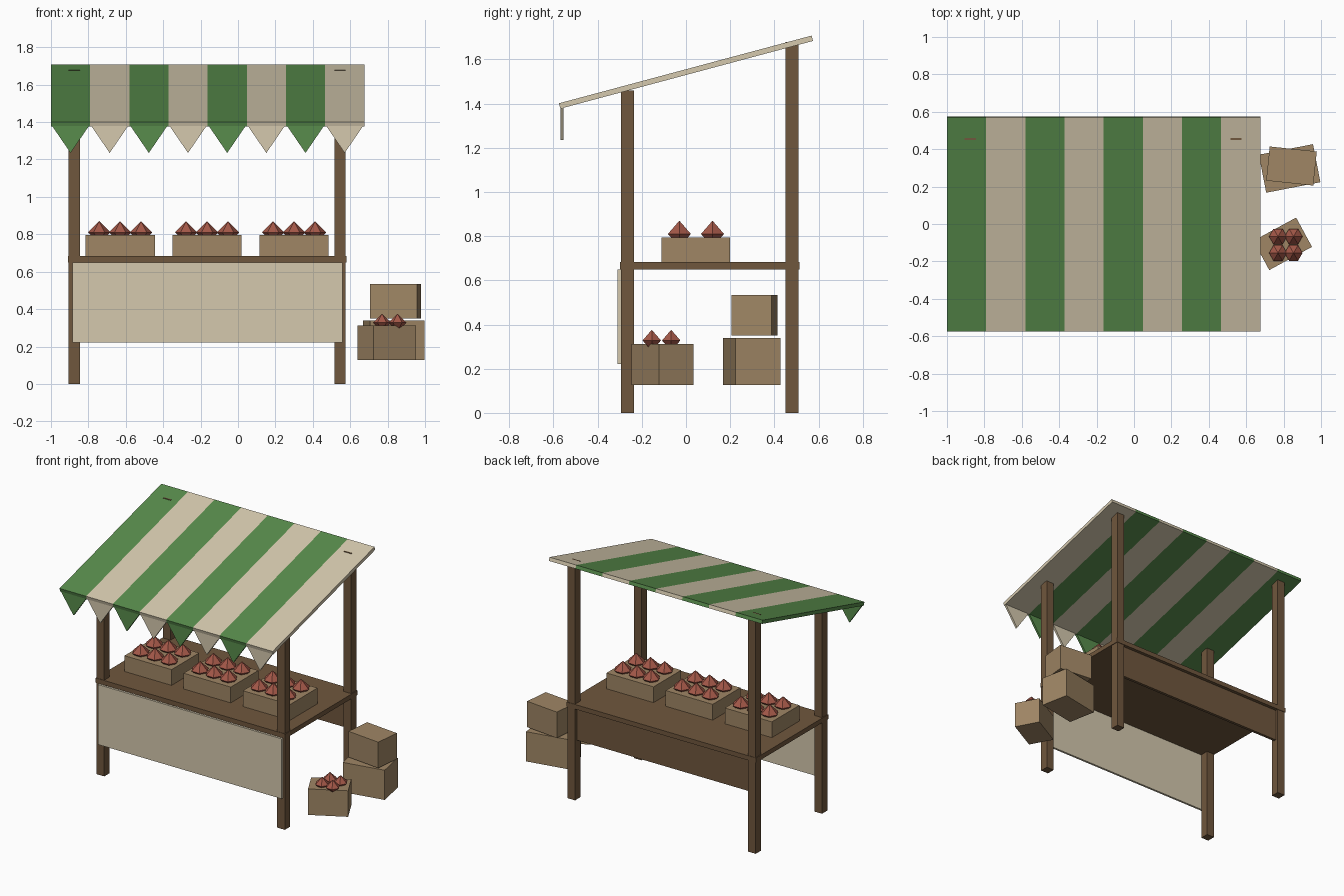
import bpy
import bmesh
import math
from mathutils import Matrix, Vector

if "Cube" in bpy.data.objects:
    bpy.data.objects.remove(bpy.data.objects["Cube"], do_unlink=True)


def material(name, rgb):
    mat = bpy.data.materials.new(name)
    mat.use_nodes = True
    color = (*rgb, 1)
    mat.diffuse_color = color
    mat.node_tree.nodes["Principled BSDF"].inputs["Base Color"].default_value = color
    return mat


green = material("awning_green", (0.098, 0.262, 0.072))
cream = material("canvas_cream", (0.66, 0.58, 0.42))
wood = material("dark_wood", (0.162, 0.095, 0.047))
crate_wood = material("crate_wood", (0.35, 0.24, 0.13))
fruit_red = material("fruit_red", (0.37, 0.097, 0.065))


def finish(name, bm, *mats):
    bmesh.ops.recalc_face_normals(bm, faces=bm.faces[:])
    mesh = bpy.data.meshes.new(name)
    bm.to_mesh(mesh)
    bm.free()
    for mat in mats:
        mesh.materials.append(mat)
    obj = bpy.data.objects.new(name, mesh)
    bpy.context.scene.collection.objects.link(obj)
    return obj


def box(name, x, y, z, mat, turn=0):
    """Box from (low, high) ranges, turned about its vertical axis in degrees."""
    bm = bmesh.new()
    bmesh.ops.create_cube(bm, size=1)
    size = Vector([b - a for a, b in (x, y, z)])
    bmesh.ops.scale(bm, vec=size, verts=bm.verts[:])
    obj = finish(name, bm, mat)
    obj.location = [(a + b) / 2 for a, b in (x, y, z)]
    obj.rotation_euler.z = math.radians(turn)
    return obj


def centred(c, width):
    return (c - width / 2, c + width / 2)


def fruit_pile(name, xs, ys, z, radius):
    """Six-sided double pyramids in a grid."""
    bm = bmesh.new()
    for x in xs:
        for y in ys:
            centre = Vector((x, y, z))
            tips = [bm.verts.new(centre + Vector((0, 0, s * radius))) for s in (1, -1)]
            ring = [bm.verts.new(centre + Vector((math.cos(a), math.sin(a), 0)) * radius)
                    for a in (i * math.pi / 3 for i in range(6))]
            for i in range(6):
                for tip in tips:
                    bm.faces.new((ring[i - 1], ring[i], tip))
    return finish(name, bm, fruit_red)


# Posts
POST = 0.06
for side, x in (("right", -0.875), ("left", 0.545)):
    for end, y, top in (("front", -0.265, 1.46), ("back", 0.48, 1.679)):
        box(f"{end}_{side}_post", centred(x, POST), centred(y, POST), (0, top), wood)

# Counter, back board and front cloth
box("counter_top", (-0.91, 0.58), (-0.298, 0.513), (0.65, 0.683), wood)
box("back_board", (-0.875, 0.545), (0.47, 0.49), (0.42, 0.652), wood)
box("front_cloth", (-0.885, 0.56), (-0.31, -0.295), (0.222, 0.648), cream)

# Sloping striped awning
X0, X1, STRIPES = -1.0, 0.675, 8
STEP = (X1 - X0) / STRIPES
bm = bmesh.new()
bmesh.ops.create_cube(bm, size=1)
bmesh.ops.scale(bm, vec=(X1 - X0, 1.184, 0.025), verts=bm.verts[:])
bmesh.ops.rotate(bm, matrix=Matrix.Rotation(math.radians(15), 3, "X"), verts=bm.verts[:])
bmesh.ops.translate(bm, vec=((X0 + X1) / 2, 0, 1.5425), verts=bm.verts[:])
for i in range(1, STRIPES):
    bmesh.ops.bisect_plane(bm, geom=bm.verts[:] + bm.edges[:] + bm.faces[:],
                           plane_co=(X0 + i * STEP, 0, 0), plane_no=(1, 0, 0))
for face in bm.faces:
    stripe = int((face.calc_center_median().x - X0) / STEP)
    face.material_index = min(max(stripe, 0), STRIPES - 1) % 2
finish("awning", bm, green, cream)

# Hanging pennants along the awning front
for i in range(STRIPES):
    mid = X0 + (i + 0.5) * STEP
    bm = bmesh.new()
    outline = ((mid - STEP / 2, 1.388), (mid + STEP / 2, 1.388), (mid, 1.235))
    front = bm.faces.new([bm.verts.new((x, -0.569, z)) for x, z in outline])
    out = bmesh.ops.extrude_face_region(bm, geom=[front])
    moved = [v for v in out["geom"] if isinstance(v, bmesh.types.BMVert)]
    bmesh.ops.translate(bm, vec=(0, 0.015, 0), verts=moved)
    finish(f"pennant_{i + 1}", bm, (green, cream)[i % 2])

# Counter crates with fruit
for i, x in enumerate((-0.63, -0.165, 0.3)):
    box(f"counter_crate_{i + 1}", centred(x, 0.37), (-0.11, 0.2), (0.683, 0.795), crate_wood)
    fruit_pile(f"counter_fruit_{i + 1}", (x - 0.112, x, x + 0.112), (-0.03, 0.12), 0.81, 0.06)

# Crates beside the stall
box("side_front_crate", centred(0.795, 0.26), centred(-0.106, 0.178), (0.127, 0.312),
    crate_wood, 28.5)
fruit_pile("side_fruit", (0.77, 0.853), (-0.155, -0.067), 0.328, 0.048)
box("side_lower_crate", centred(0.832, 0.295), centred(0.297, 0.207), (0.127, 0.338),
    crate_wood, 11)
box("side_upper_crate", centred(0.842, 0.253), centred(0.31, 0.183), (0.35, 0.534),
    crate_wood, -6)
